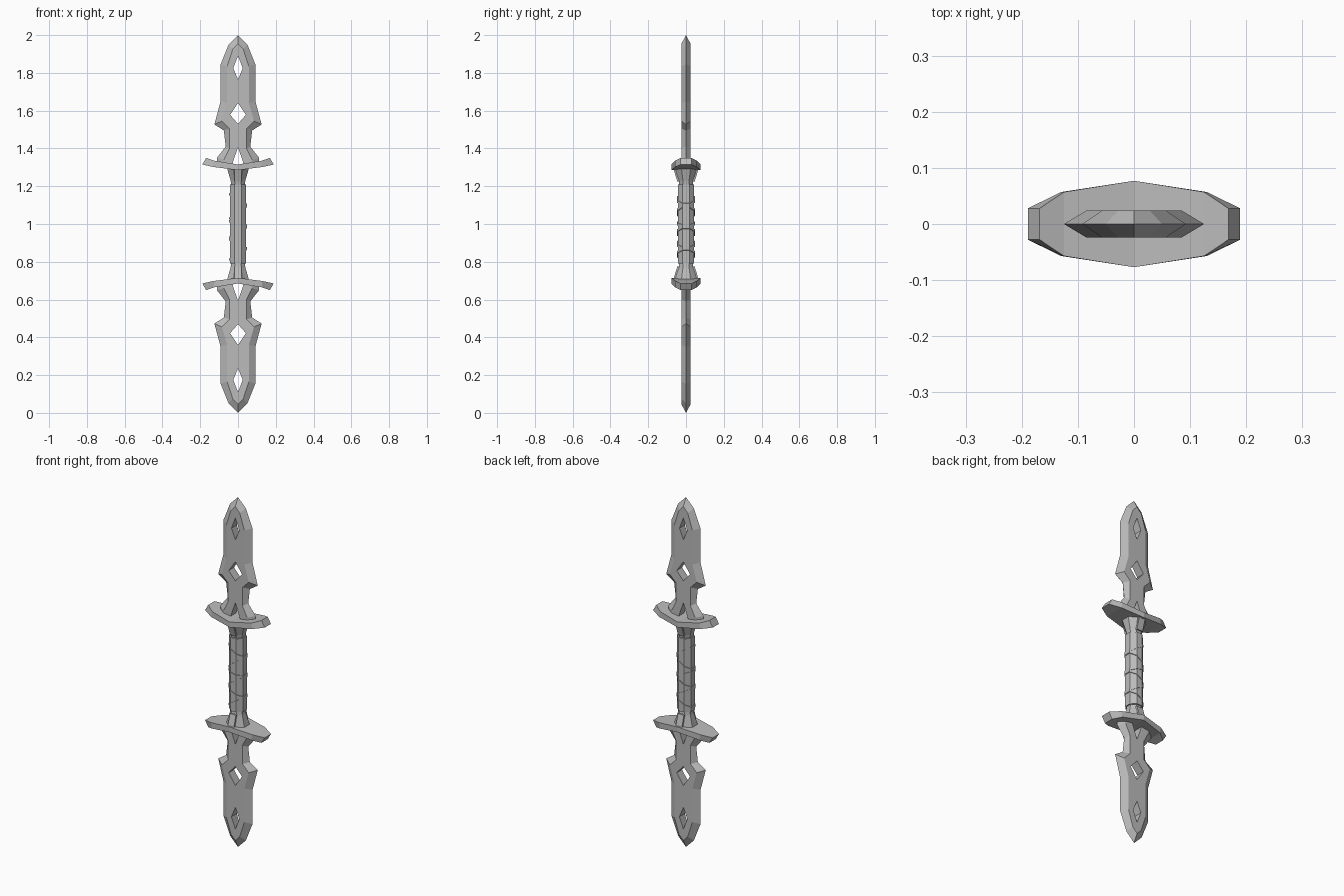
import bpy, bmesh, math

cube = bpy.data.objects.get("Cube")
if cube:
    bpy.data.objects.remove(cube, do_unlink=True)

steel = bpy.data.materials.new("grey steel")
steel.use_nodes = True
GREY = (0.5, 0.5, 0.5, 1)
steel.diffuse_color = GREY
steel.node_tree.nodes["Principled BSDF"].inputs["Base Color"].default_value = GREY


def finish(bm, name, mirror=(False, False, False)):
    """Turn a bmesh into a part centred on mid height, with optional mirroring."""
    bmesh.ops.remove_doubles(bm, verts=bm.verts, dist=1e-5)
    bmesh.ops.recalc_face_normals(bm, faces=bm.faces)
    mesh = bpy.data.meshes.new(name)
    bm.to_mesh(mesh)
    bm.free()
    mesh.materials.append(steel)
    obj = bpy.data.objects.new(name, mesh)
    obj.location.z = 1
    bpy.context.collection.objects.link(obj)
    if any(mirror):
        mod = obj.modifiers.new("mirror", 'MIRROR')
        mod.use_axis = mirror
        mod.merge_threshold = 0.0005
    return obj


def face(bm, points):
    return bm.faces.new([bm.verts.new(p) for p in points])


def loft(bm, loops, closed=False, caps=(True, True)):
    """Skin a list of equal-length loops."""
    n = len(loops[0])
    rows = [[bm.verts.new(p) for p in loop] for loop in loops]
    pairs = list(zip(rows, rows[1:])) + ([(rows[-1], rows[0])] if closed else [])
    for a, b in pairs:
        for i in range(n):
            j = (i + 1) % n
            bm.faces.new((a[i], a[j], b[j], b[i]))
    if not closed:
        for row, wanted in zip((rows[0], rows[-1]), caps):
            if wanted:
                bm.faces.new(row)


def octagon(apothem, height, tilt=0):
    r = apothem / math.cos(math.pi / 8)
    angles = [math.pi / 8 + k * math.pi / 4 for k in range(8)]
    return [(r * math.cos(a), r * math.sin(a), height + tilt * r * math.cos(a))
            for a in angles]


# Blades: half outline, its bevelled inner line, and a centre line around the holes
outer = [(0, 1), (.05, .95), (.092, .845), (.092, .65), (.125, .527),
         (.075, .495), (.065, .41), (.112, .35), (.112, .3)]
inner = [(0, .955), (.028, .925), (.057, .835), (.057, .64), (.085, .545),
         (.045, .505), (.045, .4), (.075, .34), (.075, .3)]
centre = [(.032, .3), (.032, .315), (0, .405), (0, .53), (.042, .578), (0, .64),
          (0, .765), (.025, .825), (0, .89)]
T = .024
bm = bmesh.new()
for y in (-T, T):
    face(bm, [(x, y, z) for x, z in inner + centre])
    for i in range(len(outer) - 1):
        (a, b), (c, d) = outer[i:i + 2], inner[i:i + 2]
        face(bm, [(a[0], 0, a[1]), (b[0], 0, b[1]), (d[0], y, d[1]), (c[0], y, c[1])])
for a, b in zip(centre, centre[1:]):
    if a[0] or b[0]:
        face(bm, [(a[0], -T, a[1]), (b[0], -T, b[1]), (b[0], T, b[1]), (a[0], T, a[1])])
finish(bm, "blades", (True, False, True))

# Guards: tapering bars whose ends bend toward the tips
bm = bmesh.new()
stations = [(0, 0, .077, .285, .315), (.13, .125, .057, .302, .335),
            (.189, .168, .028, .315, .35)]
loft(bm, [[(xb, -w, low), (xb, w, low), (xt, w, top), (xt, -w, top)]
          for xb, xt, w, low, top in stations], caps=(False, True))
finish(bm, "guards", (True, False, True))

# Grip
bm = bmesh.new()
loft(bm, [octagon(.043, -.21), octagon(.043, .21)])
finish(bm, "grip")

# Flared collars between grip and guards
bm = bmesh.new()
loft(bm, [octagon(.035, .205), octagon(.039, .23), octagon(.058, .295)])
finish(bm, "collars", (False, False, True))

# Raised slanted plates on the front and back of the collars
bm = bmesh.new()
loft(bm, [[(s * w, -.03, .225), (s * w, -.046, .225), (s * w, -.066, .29), (s * w, -.03, .29)]
          for s, w in ((-1, .019), (1, .019))])
finish(bm, "collar_plates", (False, True, True))

# Thin cords wrapped round the grip, tilted alternately
cords = [(.13, -.6), (.062, .7), (.003, -.25), (-.045, .6), (-.105, -.5), (-.16, .6)]
for height, tilt in cords:
    bm = bmesh.new()
    H = .006
    loft(bm, [octagon(.040, height - H, tilt), octagon(.0465, height - H, tilt),
              octagon(.0465, height + H, tilt), octagon(.040, height + H, tilt)], closed=True)
    finish(bm, "grip_cord")
